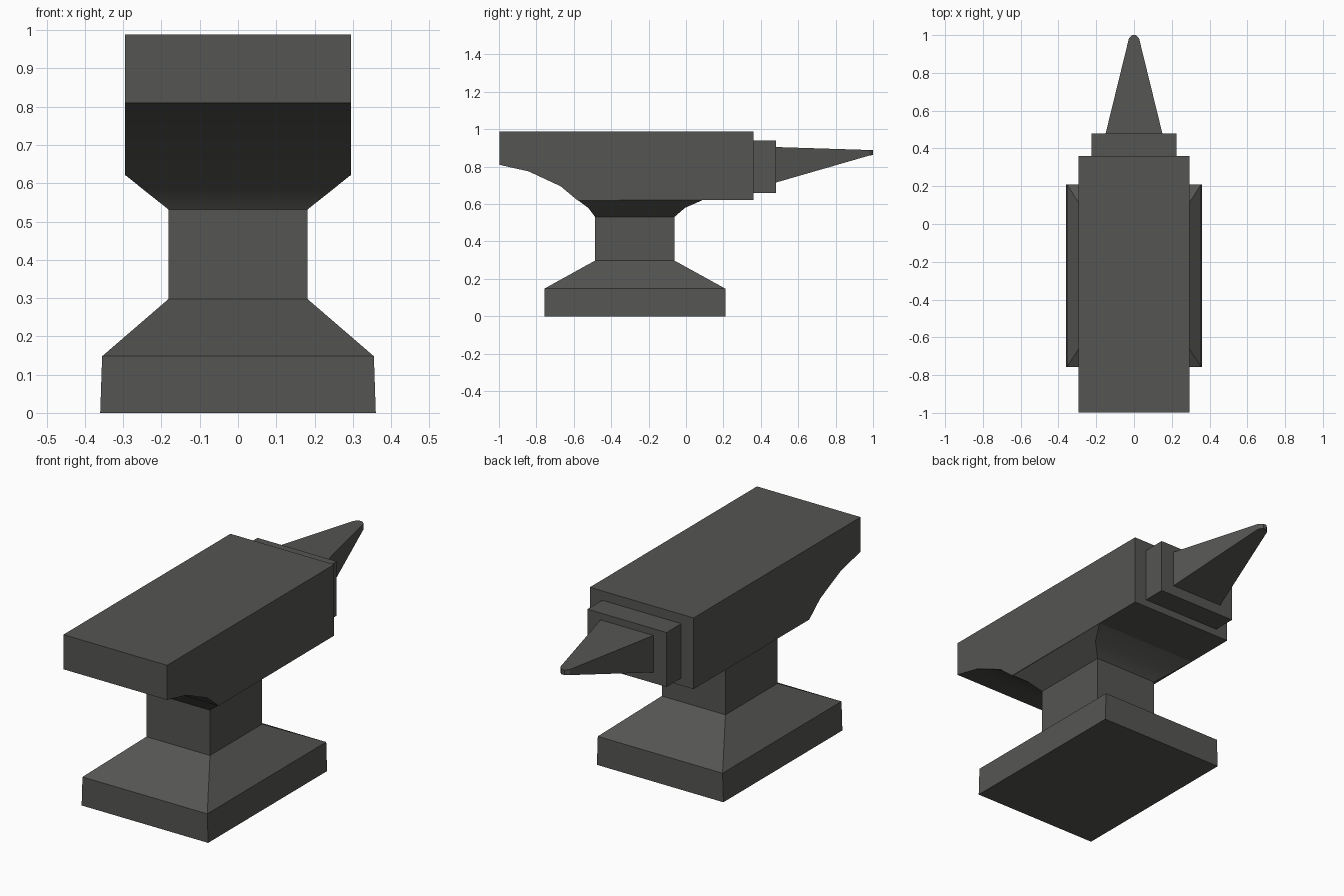
import bpy
import math

if "Cube" in bpy.data.objects:
    bpy.data.objects.remove(bpy.data.objects["Cube"])


def make(name, verts, faces, smooth=False):
    mesh = bpy.data.meshes.new(name)
    mesh.from_pydata(verts, [], faces)
    ob = bpy.data.objects.new(name, mesh)
    bpy.context.collection.objects.link(ob)
    mat = bpy.data.materials.get("dark_iron")
    if mat is None:
        mat = bpy.data.materials.new("dark_iron")
        mat.diffuse_color = (0.09, 0.09, 0.085, 1)
        mat.use_nodes = True
        mat.node_tree.nodes["Principled BSDF"].inputs["Base Color"].default_value = mat.diffuse_color
    mesh.materials.append(mat)
    if smooth:
        bpy.ops.object.select_all(action='DESELECT')
        ob.select_set(True)
        bpy.context.view_layer.objects.active = ob
        bpy.ops.object.shade_smooth_by_angle(angle=math.radians(35))
    return ob


def loft(name, rings, smooth=False):
    """Skin consecutive four-corner rings and cap both ends."""
    verts = [v for r in rings for v in r]
    faces = [(3, 2, 1, 0)]
    for k in range(len(rings) - 1):
        for i in range(4):
            a, b = 4 * k + i, 4 * k + (i + 1) % 4
            faces.append((a, b, b + 4, a + 4))
    n = len(verts)
    faces.append((n - 4, n - 3, n - 2, n - 1))
    return make(name, verts, faces, smooth)


def level(z, x, y0, y1):
    return [(-x, y0, z), (x, y0, z), (x, y1, z), (-x, y1, z)]


def section(y, x, z0, z1):
    return [(x, y, z0), (-x, y, z0), (-x, y, z1), (x, y, z1)][::-1]


# Foot, sloped shoulder, waist and flared neck
loft("base_and_waist", [
    level(0.0, 0.36, -0.757, 0.21),
    level(0.148, 0.355, -0.757, 0.21),
    level(0.298, 0.181, -0.486, -0.062),
    level(0.531, 0.181, -0.486, -0.062),
    level(0.58, 0.243, -0.523, -0.005),
    level(0.622, 0.295, -0.58, 0.09),
], smooth=True)

# Main body with curved underside at the heel
profile = [(-0.998, 0.988), (-0.998, 0.81), (-0.842, 0.775), (-0.67, 0.695),
           (-0.58, 0.62), (0.36, 0.622), (0.36, 0.988)]
n = len(profile)
verts = [(s * 0.295, y, z) for s in (-1, 1) for y, z in profile]
faces = [tuple(range(n))[::-1], tuple(range(n, 2 * n))]
faces += [(i, (i + 1) % n, n + (i + 1) % n, n + i) for i in range(n)]
make("body", verts, faces, smooth=True)

# Stepped table between body and horn
loft("table", [section(0.36, 0.225, 0.66, 0.94),
               section(0.48, 0.225, 0.66, 0.94)])

# Tapered horn with a chamfered tip
loft("horn", [section(0.48, 0.15, 0.715, 0.905),
              section(0.982, 0.027, 0.86, 0.889),
              section(1.0, 0.009, 0.862, 0.888)])
